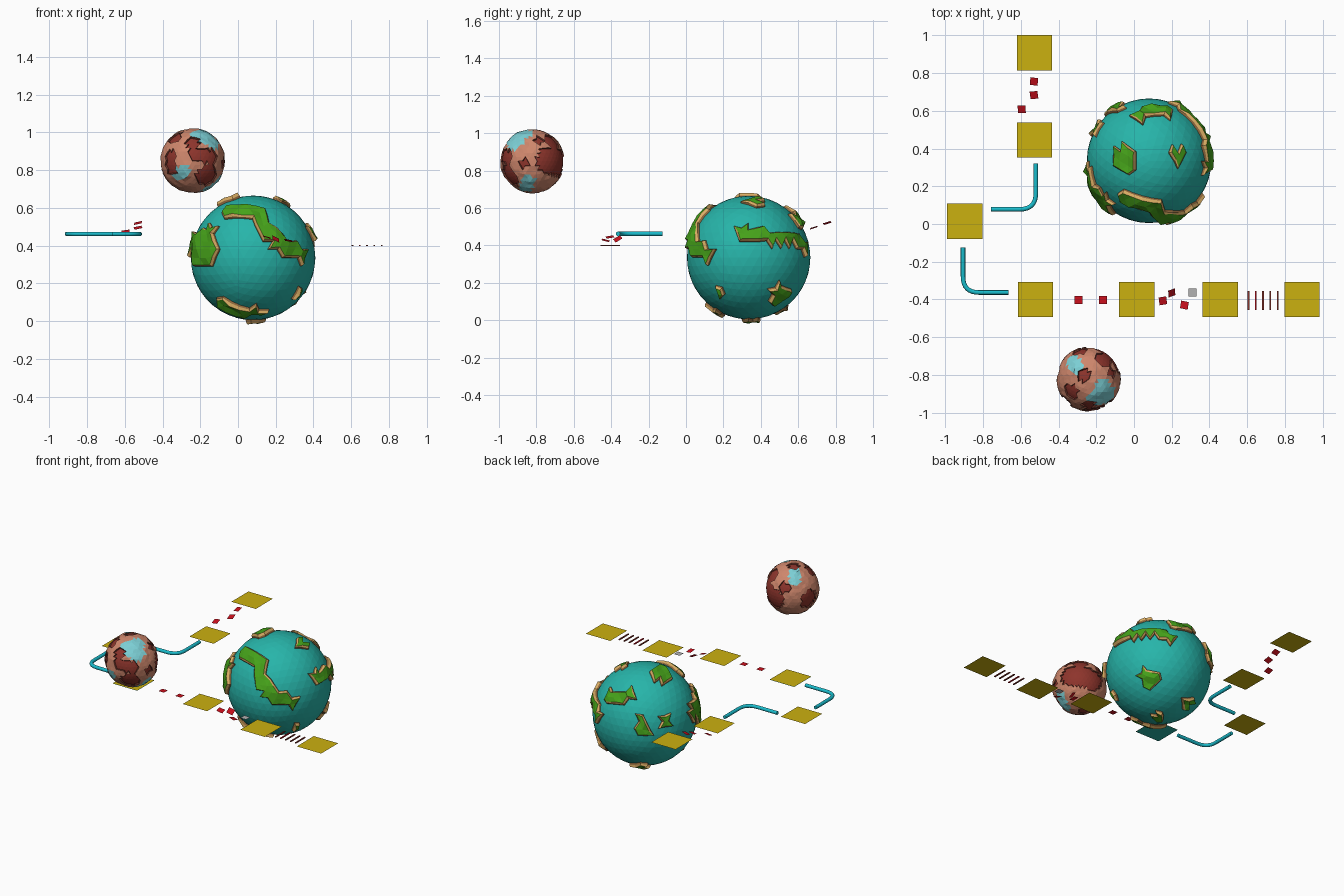
import bpy, bmesh, math, random
from mathutils import Vector, Euler

if "Cube" in bpy.data.objects:
    bpy.data.objects.remove(bpy.data.objects["Cube"])

random.seed(4)


def mat(name, r, g, b):
    m = bpy.data.materials.new(name)
    m.diffuse_color = (r, g, b, 1)
    m.use_nodes = True
    m.node_tree.nodes["Principled BSDF"].inputs["Base Color"].default_value = m.diffuse_color
    return m


TEAL = mat("sea_teal", .02, .46, .40)
CLIFF = mat("cliff_brown", .30, .15, .05)
SAND = mat("sand", .72, .43, .13)
GREEN = mat("grass", .06, .36, .01)
MAROON = mat("maroon", .27, .035, .025)
DARK = mat("dark_maroon", .13, .03, .02)
SALMON = mat("salmon", .62, .24, .15)
ICE = mat("ice", .20, .62, .66)
GOLD = mat("gold", .60, .44, .005)
RED = mat("red", .60, .005, .012)
GREY = mat("grey", .45, .45, .45)
CYAN = mat("tube_cyan", .01, .50, .60)


def finish(bm, name, mats, loc=(0, 0, 0), rot=(0, 0, 0)):
    me = bpy.data.meshes.new(name)
    bm.to_mesh(me)
    bm.free()
    for m in mats:
        me.materials.append(m)
    ob = bpy.data.objects.new(name, me)
    ob.location = loc
    ob.rotation_euler = rot
    bpy.context.collection.objects.link(ob)
    return ob


def samples(paths):
    """Points along each path of directions, with the path's angular width."""
    out = []
    for width, *pts in paths:
        pts = [Vector(p).normalized() for p in pts]
        out.append((pts[0], width))
        for a, b in zip(pts, pts[1:]):
            out += [(a.lerp(b, t / 8).normalized(), width) for t in range(1, 9)]
    return out


def inside(face, pts):
    d = face.calc_center_median().normalized()
    return any(d.angle(p) < w for p, w in pts)


def raise_faces(bm, faces, inset, low, high, edge_mat, top_mat):
    ring = bmesh.ops.inset_region(bm, faces=faces, thickness=inset, depth=0,
                                  use_boundary=True, use_even_offset=False)["faces"]
    for f in ring:
        f.material_index = edge_mat
    for f in faces:
        f.material_index = top_mat
    for v in {v for f in faces for v in f.verts}:
        v.co += v.co.normalized() * random.uniform(low, high)


# Large planet: sea sphere with raised sandy, grassy land
bm = bmesh.new()
bmesh.ops.create_icosphere(bm, subdivisions=4, radius=.33)
land = samples([
    (.15, (-.34, -.60, .72), (.08, -.71, .70), (.19, -.89, .42), (.43, -.87, .24), (.75, -.66, .05)),
    (.24, (-.72, -.68, .10), (-.84, -.52, .05)),
    (.13, (-.68, -.62, .40), (-.93, -.24, .27), (-.95, -.15, .15)),
    (.11, (-.52, -.55, -.72), (-.25, -.50, -.83), (.08, -.55, -.83)),
    (.09, (.70, -.44, -.56)),
    (.12, (.91, -.10, .40), (.88, .35, .31), (.58, .75, .33), (.46, .87, .17)),
    (.12, (.70, .43, -.50), (.62, .58, -.58)),
    (.10, (.63, .45, -.68)),
    (.23, (-.40, .03, .92)),
    (.12, (-.16, .68, .72), (.05, .80, .60), (.28, .77, .57)),
    (.13, (.45, .08, .89)),
    (.12, (-.57, .82, .08), (-.50, .83, .28)),
    (.12, (-.83, .50, .25)),
    (.13, (-.25, .53, -.79)),
    (.13, (.04, .05, -.99)),
])
faces = [f for f in bm.faces if inside(f, land)]
raise_faces(bm, faces, .003, .010, .013, 1, 2)
raise_faces(bm, faces, .009, .003, .018, 2, 3)
finish(bm, "large_planet", [TEAL, CLIFF, SAND, GREEN], (.08, .335, .335))

# Small planet: dark basins under a raised salmon crust with ice patches
bm = bmesh.new()
bmesh.ops.create_icosphere(bm, subdivisions=4, radius=.163)
basins = samples([
    (.42, (.84, .52, .03), (.15, .97, -.11)),
    (.36, (.45, -.75, -.48)),
    (.22, (-.70, -.70, .10), (-.60, -.60, -.2)),
    (.22, (.10, -.97, .2), (.55, -.80, .12)),
    (.28, (.50, .63, .60)),
    (.20, (-.15, .10, .98)),
    (.24, (-.55, -.40, .73)),
    (.20, (0, -.80, .55)),
    (.15, (.70, .20, .67)),
    (.36, (-.95, .25, -.12)),
    (.20, (-.25, .85, .40)),
    (.15, (.95, -.28, -.08)),
    (.30, (-.2, .2, -.95)),
])
ice = samples([
    (.24, (.45, -.20, .87), (.20, -.62, .76)),
    (.20, (.20, -.62, .76), (.62, -.60, .50)),
    (.22, (-.50, .55, .65), (-.35, .3, .88)),
    (.20, (-.50, -.75, -.42), (-.25, -.90, -.30)),
    (.20, (.80, -.10, -.60), (.44, -.26, -.86)),
    (.18, (.70, -.40, .62)),
])
faces = [f for f in bm.faces if not inside(f, basins)]
raise_faces(bm, faces, .003, .006, .010, 1, 2)
frozen = [f for f in faces if inside(f, ice)]
for f in frozen:
    f.material_index = 3
for v in {v for f in frozen for v in f.verts}:
    v.co += v.co.normalized() * random.uniform(0, .005)
finish(bm, "small_planet", [MAROON, DARK, SALMON, ICE], (-.24, -.82, .85))


def tile(name, loc, size, material, rot=(0, 0, 0)):
    bm = bmesh.new()
    bmesh.ops.create_grid(bm, x_segments=1, y_segments=1, size=size / 2)
    return finish(bm, name, [material], loc, [math.radians(a) for a in rot])


# Square platforms along the route
for i, p in enumerate([(-.527, .907, .525), (-.527, .445, .46), (-.897, .015, .46),
                       (-.522, -.4, .46), (.015, -.4, .46), (.457, -.4, .40), (.89, -.4, .40)]):
    tile(f"platform_{i + 1}", p, .187, GOLD)
tile("platform_underside", (-.522, -.4, .458), .187, TEAL)

# Small stepping tiles between platforms
for i, (p, r) in enumerate([
    ((-.53, .755, .52), (18, -12, -8)), ((-.53, .683, .495), (18, -12, 5)),
    ((-.595, .608, .475), (20, -8, 0)),
    ((-.293, -.402, .46), (0, 0, 0)), ((-.164, -.402, .46), (0, 0, 0)),
    ((.153, -.407, .445), (10, 15, 10)), ((.20, -.365, .435), (35, 25, 20)),
    ((.267, -.43, .427), (-15, 10, -12)),
]):
    tile(f"step_tile_{i + 1}", p, .042, RED, r)
tile("grey_step_tile", (.31, -.363, .42), .044, GREY)

# Thin rungs of the ladder bridge
for i in range(5):
    bm = bmesh.new()
    bmesh.ops.create_cube(bm, size=1)
    bmesh.ops.scale(bm, vec=(.009, .102, .006), verts=bm.verts)
    finish(bm, f"bridge_rung_{i + 1}", [RED if i == 1 else MAROON], (.607 + .0385 * i, -.405, .40))


def tube(name, start, corner, end, bend=.085, radius=.012):
    a, c, b = (Vector(p) for p in (start, corner, end))
    p, q = c + (a - c).normalized() * bend, c + (b - c).normalized() * bend
    pts = [a]
    for i in range(9):
        t = i / 8
        pts.append(p * (1 - t) ** 2 + c * (2 * t * (1 - t)) + q * t ** 2)
    pts.append(b)
    cu = bpy.data.curves.new(name, "CURVE")
    cu.dimensions = "3D"
    cu.bevel_depth = radius
    cu.bevel_resolution = 3
    cu.use_fill_caps = True
    sp = cu.splines.new("POLY")
    sp.points.add(len(pts) - 1)
    for s, v in zip(sp.points, pts):
        s.co = (*v, 1)
    cu.materials.append(CYAN)
    bpy.context.collection.objects.link(bpy.data.objects.new(name, cu))


# Curved tubes joining the corner platforms
tube("tube_back", (-.52, .32, .462), (-.52, .078, .462), (-.757, .078, .462))
tube("tube_front", (-.906, -.125, .462), (-.906, -.363, .462), (-.665, -.363, .462))
